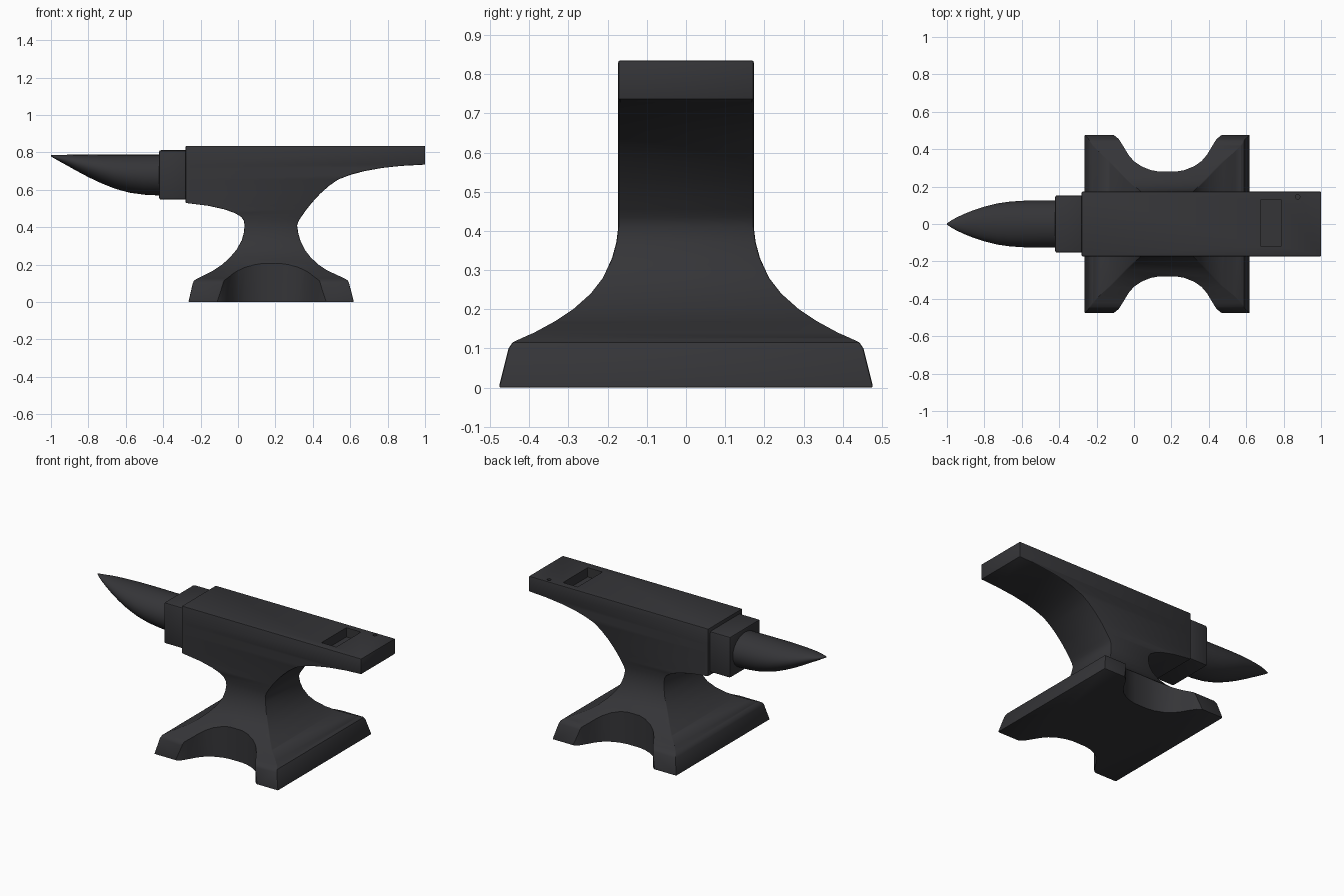
import bpy, bmesh, math

if "Cube" in bpy.data.objects:
    bpy.data.objects.remove(bpy.data.objects["Cube"])

iron = bpy.data.materials.new("dark_iron")
iron.diffuse_color = (0.035, 0.035, 0.039, 1)
iron.use_nodes = True
iron.node_tree.nodes["Principled BSDF"].inputs["Base Color"].default_value = iron.diffuse_color


def loft(name, rings):
    """Skin a list of equal-length closed rings and cap both ends."""
    bm = bmesh.new()
    loops = [[bm.verts.new(p) for p in ring] for ring in rings]
    n = len(loops[0])
    for a, b in zip(loops, loops[1:]):
        for i in range(n):
            j = (i + 1) % n
            bm.faces.new((a[i], a[j], b[j], b[i]))
    bm.faces.new(loops[0])
    bm.faces.new(loops[-1])
    bmesh.ops.recalc_face_normals(bm, faces=bm.faces)
    mesh = bpy.data.meshes.new(name)
    bm.to_mesh(mesh)
    bm.free()
    mesh.materials.append(iron)
    ob = bpy.data.objects.new(name, mesh)
    bpy.context.collection.objects.link(ob)
    return ob


def rect(z, x0, x1, y):
    return [(x0, -y, z), (x1, -y, z), (x1, y, z), (x0, y, z)]


def prism(name, outline, z0, z1):
    return loft(name, [[(x, y, z) for x, y in outline] for z in (z0, z1)])


def activate(ob):
    bpy.ops.object.select_all(action='DESELECT')
    ob.select_set(True)
    bpy.context.view_layer.objects.active = ob


def bevel(ob, width):
    m = ob.modifiers.new("bevel", 'BEVEL')
    m.width, m.segments, m.limit_method = width, 2, 'ANGLE'
    m.angle_limit = math.radians(40)
    activate(ob)
    bpy.ops.object.modifier_apply(modifier=m.name)


def cut(ob, cutter):
    cutter.hide_render = True
    m = ob.modifiers.new("cut", 'BOOLEAN')
    m.operation, m.solver, m.object = 'DIFFERENCE', 'EXACT', cutter
    activate(ob)
    bpy.ops.object.modifier_apply(modifier=m.name)
    bpy.data.objects.remove(cutter)


def smooth(ob, angle=32):
    activate(ob)
    bpy.ops.object.shade_smooth_by_angle(angle=math.radians(angle))


# Flared base, waist, body and heel: (height, left, right, half width)
foot = [(0, -.265, .62, .478), (.1, -.242, .594, .453), (.115, -.235, .588, .443),
        (.125, -.22, .573, .422), (.14, -.19, .54, .388), (.17, -.13, .475, .333),
        (.2, -.085, .43, .288), (.24, -.042, .388, .243), (.28, -.008, .357, .212),
        (.33, .02, .333, .189), (.37, .031, .322, .178), (.41, .035, .316, .173)]
upper = [(.435, .031, .325), (.455, .018, .338), (.475, -.015, .352), (.495, -.07, .366),
         (.515, -.16, .382), (.53, -.28, .394), (.58, -.28, .44), (.62, -.28, .485),
         (.655, -.28, .535), (.68, -.28, .6), (.7, -.28, .675), (.717, -.28, .77),
         (.728, -.28, .87), (.735, -.28, 1), (.835, -.28, 1)]
body = loft("anvil_body", [rect(*r) for r in foot] + [rect(*r, .173) for r in upper])
bevel(body, 0.005)

# Scalloped cut-outs between the feet, front and back
half = [(.33, .6), (.31, .49), (.285, .473), (.262, .455), (.24, .42), (.21, .37),
        (.18, .335), (.14, .308), (.09, .288), (.045, .28)]
arc = [(.18 - x, y) for x, y in half] + [(.18 + x, y) for x, y in reversed(half)]
for s in (-1, 1):
    cut(body, prism("scallop_cutter", [(x, s * y) for x, y in arc], -.1, .45))

# Square tool hole and small round punch hole in the heel
cut(body, prism("square_hole_cutter", [(.68, -.12), (.785, -.12), (.785, .132), (.68, .132)], .775, .9))
cut(body, prism("round_hole_cutter", [(.875 + .012 * math.cos(i * math.pi / 8),
                                       .145 + .012 * math.sin(i * math.pi / 8))
                                      for i in range(16)], .775, .9))
smooth(body)

# Stepped block between body and horn
block = loft("step_block", [rect(.548, -.422, -.27, .153), rect(.812, -.422, -.27, .153)])
bevel(block, 0.01)
smooth(block)

# Horn: (x, underside height, half width), with a level top
horn_rings = [(-.4, .569, .126), (-.5, .574, .126), (-.58, .585, .125), (-.66, .607, .12),
              (-.73, .635, .11), (-.8, .668, .093), (-.86, .7, .073), (-.91, .728, .053),
              (-.95, .75, .034), (-.98, .767, .017), (-1, .779, .003)]
N = 40
rings = []
for x, low, w in horn_rings:
    top = .788 if x > -.95 else .786
    mid, h = (top + low) / 2, (top - low) / 2
    rings.append([(x, w * math.cos(2 * math.pi * i / N), mid + h * math.sin(2 * math.pi * i / N))
                  for i in range(N)])
horn = loft("horn", rings)
smooth(horn)
